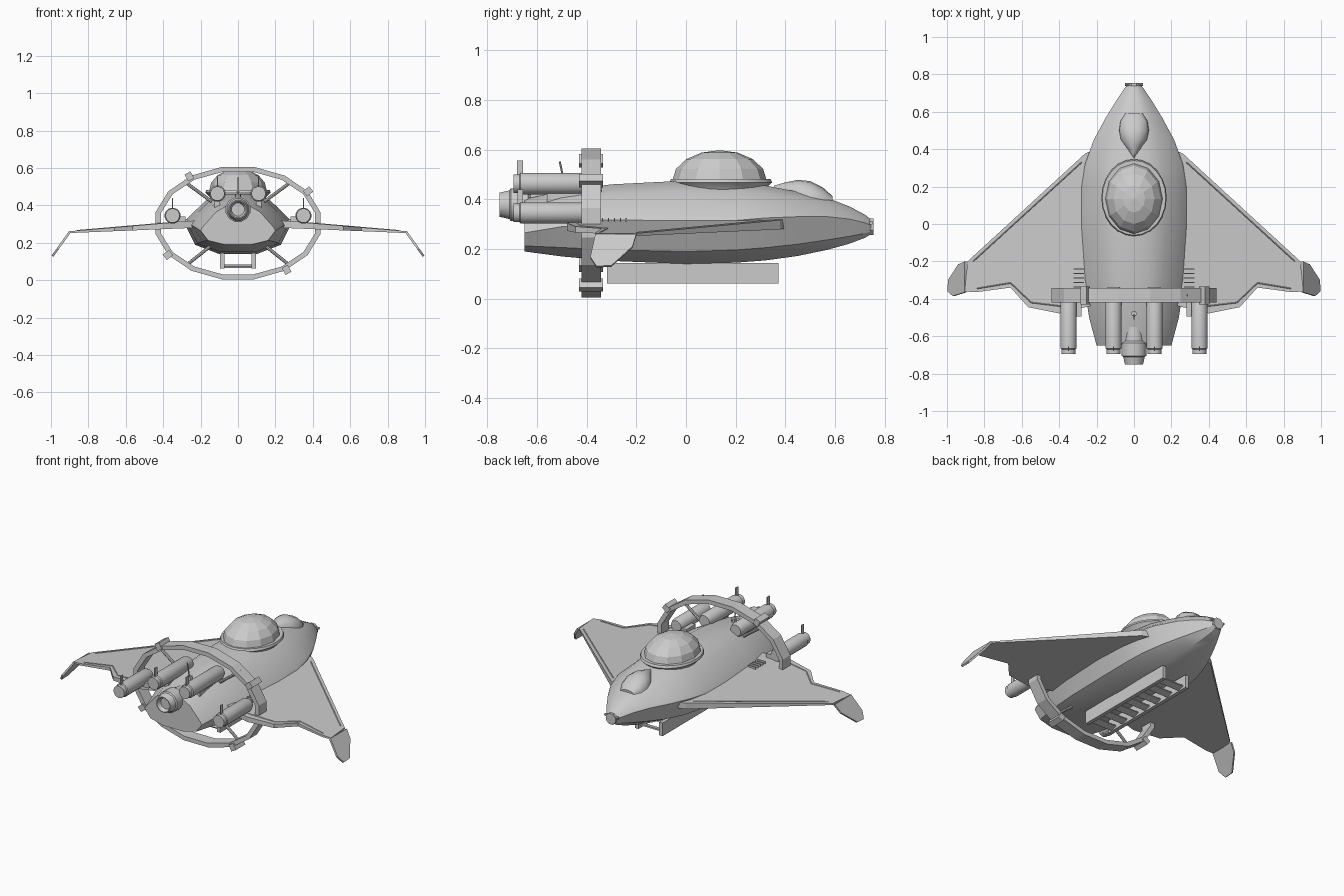
import bpy, bmesh, math
from mathutils import Vector

if "Cube" in bpy.data.objects:
    bpy.data.objects.remove(bpy.data.objects["Cube"], do_unlink=True)

grey = bpy.data.materials.new("light_grey")
grey.use_nodes = True
grey.diffuse_color = (0.6, 0.6, 0.6, 1)
grey.node_tree.nodes["Principled BSDF"].inputs["Base Color"].default_value = (0.6, 0.6, 0.6, 1)


def finish(name, bm, smooth=None):
    bmesh.ops.recalc_face_normals(bm, faces=bm.faces)
    me = bpy.data.meshes.new(name)
    bm.to_mesh(me)
    bm.free()
    me.materials.append(grey)
    ob = bpy.data.objects.new(name, me)
    bpy.context.collection.objects.link(ob)
    if smooth:
        bpy.ops.object.select_all(action="DESELECT")
        ob.select_set(True)
        bpy.context.view_layer.objects.active = ob
        bpy.ops.object.shade_smooth_by_angle(angle=math.radians(smooth))
    return ob


def loft(name, rings, smooth=None, closed=False):
    """Skin a list of equal point rings; cap the ends unless it loops round."""
    bm = bmesh.new()
    vs = [[bm.verts.new(p) for p in ring] for ring in rings]
    n = len(vs[0])
    pairs = list(zip(vs, vs[1:])) + ([(vs[-1], vs[0])] if closed else [])
    for a, b in pairs:
        for i in range(n):
            j = (i + 1) % n
            bm.faces.new((a[i], a[j], b[j], b[i]))
    if not closed:
        bm.faces.new(vs[0])
        bm.faces.new(vs[-1])
    return finish(name, bm, smooth)


def tube(name, x, z, profile, sides=16, smooth=35):
    """Turned part along y; profile holds (y, radius)."""
    turn = [2 * math.pi * (i + 0.5) / sides for i in range(sides)]
    return loft(name, [[(x + r * math.cos(t), y, z + r * math.sin(t)) for t in turn]
                       for y, r in profile], smooth)


def box(name, centre, size, angle=0, axis="Y"):
    bm = bmesh.new()
    bmesh.ops.create_cube(bm, size=1)
    bmesh.ops.scale(bm, vec=size, verts=bm.verts)
    ob = finish(name, bm)
    ob.location = centre
    ob.rotation_euler["XYZ".index(axis)] = angle
    return ob


def rod(name, a, b, radius, sides=8):
    a, b = Vector(a), Vector(b)
    bm = bmesh.new()
    bmesh.ops.create_cone(bm, cap_ends=True, segments=sides, radius1=radius,
                          radius2=radius, depth=(b - a).length)
    ob = finish(name, bm, 40)
    ob.location = (a + b) / 2
    ob.rotation_mode = "QUATERNION"
    ob.rotation_quaternion = (b - a).to_track_quat("Z", "Y")
    return ob


def dome(name, centre, radii, segments, levels, smooth=None):
    rings = []
    for k in range(levels):
        e = math.pi / 2 * k / levels
        rings.append([(centre[0] + radii[0] * math.cos(e) * math.cos(t),
                       centre[1] + radii[1] * math.cos(e) * math.sin(t),
                       centre[2] + radii[2] * math.sin(e))
                      for t in [2 * math.pi * i / segments for i in range(segments)]])
    tip = (centre[0], centre[1], centre[2] + radii[2])
    rings.append([(tip[0] + 0.05 * (p[0] - tip[0]), tip[1] + 0.05 * (p[1] - tip[1]), tip[2])
                  for p in rings[-1]])
    return loft(name, rings, smooth)


# Hull stations: y, half width, top, chine height, bottom
STATIONS = [(-0.65, 0.20, 0.40, 0.265, 0.19), (-0.5, 0.24, 0.435, 0.29, 0.17),
            (-0.3, 0.27, 0.46, 0.30, 0.152), (0.0, 0.287, 0.475, 0.305, 0.14),
            (0.2, 0.28, 0.47, 0.315, 0.145), (0.32, 0.262, 0.455, 0.325, 0.154),
            (0.45, 0.215, 0.43, 0.33, 0.172), (0.57, 0.15, 0.405, 0.33, 0.197),
            (0.66, 0.095, 0.37, 0.32, 0.222), (0.72, 0.055, 0.338, 0.305, 0.245),
            (0.745, 0.035, 0.318, 0.295, 0.26)]


def hull_ring(y, w, top, mid, bot):
    up, down = top - mid, mid - bot
    half = [(0.28, top), (0.58, mid + 0.75 * up), (0.96, mid + 0.12 * up),
            (1, mid), (0.8, mid - 0.7 * down), (0.35, bot)]
    return [(w * x, y, z) for x, z in half] + [(-w * x, y, z) for x, z in reversed(half)]


loft("hull", [hull_ring(*s) for s in STATIONS], 28)
tube("nose_cap", 0, 0.29, [(0.73, 0.036), (0.755, 0.036)], 8)
rod("nose_probe", (-0.048, 0.745, 0.305), (0.048, 0.745, 0.305), 0.008)

# Observation dome on its flared collar
oval = [2 * math.pi * i / 24 for i in range(24)]
loft("dome_collar", [[(rx * math.cos(t), 0.14 + ry * math.sin(t), z) for t in oval]
                     for rx, ry, z in [(0.14, 0.17, 0.42), (0.15, 0.18, 0.445),
                                       (0.175, 0.207, 0.468), (0.17, 0.2, 0.482)]], 30)
dome("observation_dome", (0, 0.135, 0.475), (0.155, 0.19, 0.122), 12, 4)

# Cockpit canopy, pointed toward the tail
canopy = []
for y, w, z in [(0.355, 0.008, 0.455), (0.40, 0.042, 0.468), (0.45, 0.075, 0.478),
                (0.50, 0.084, 0.473), (0.55, 0.076, 0.448), (0.59, 0.05, 0.412)]:
    arc = [(w * math.cos(math.pi * i / 8), y, 0.38 + (z - 0.38) * math.sin(math.pi * i / 8) ** 0.7)
           for i in range(1, 8)]
    canopy.append([(w, y, 0.37)] + arc + [(-w, y, 0.37)])
loft("cockpit_canopy", canopy, 35)

# Wings, drooping tips and trailing-edge trim
WING = [(0.2, 0.4), (0.26, 0.378), (0.89, -0.2), (0.905, -0.36), (0.85, -0.365),
        (0.66, -0.34), (0.565, -0.445), (0.4, -0.478), (0.2, -0.43)]
TIP = [(0.9, -0.2), (0.935, -0.215), (0.99, -0.3), (0.992, -0.36), (0.965, -0.385), (0.9, -0.365)]
TRIM = [(0.84, -0.345), (0.66, -0.315), (0.55, -0.42), (0.3, -0.45)]


def wing_top(x):
    return 0.262 + (0.9 - x) * 0.085


def wing_bottom(x):
    return 0.252 + (0.9 - x) * 0.042


for s, side in ((1, "left"), (-1, "right")):
    loft(side + "_wing", [[(s * x, y, f(x)) for x, y in WING] for f in (wing_bottom, wing_top)])
    loft(side + "_wing_tip", [[(s * (x + d), y, 0.257 - (x - 0.9) * 1.4 + d * 0.6) for x, y in TIP]
                              for d in (-0.005, 0.005)])
    for a, b in zip(TRIM, TRIM[1:]):
        rod(side + "_wing_trim", (s * a[0], a[1], wing_top(a[0])),
            (s * b[0], b[1], wing_top(b[0])), 0.003, 4)
    rod(side + "_leading_trim", (s * 0.28, 0.33, wing_top(0.28)),
        (s * 0.86, -0.2, wing_top(0.86)), 0.003, 4)
    for i in range(5):
        box(side + "_vent_fin", (s * 0.295, -0.24 - 0.024 * i, 0.318), (0.055, 0.005, 0.015))

    # Wing engine, its pylon, and the upper engine
    tube(side + "_wing_engine", s * 0.35, 0.345,
         [(-0.695, 0.032), (-0.695, 0.038), (-0.67, 0.038), (-0.665, 0.043),
          (-0.42, 0.043), (-0.40, 0.035)])
    box(side + "_engine_pylon", (s * 0.305, -0.45, 0.325), (0.05, 0.09, 0.03))
    box(side + "_wing_engine_fin", (s * 0.35, -0.667, 0.41), (0.006, 0.022, 0.06))
    tube(side + "_upper_engine", s * 0.11, 0.463,
         [(-0.695, 0.032), (-0.695, 0.038), (-0.67, 0.038), (-0.665, 0.044),
          (-0.36, 0.044), (-0.34, 0.036)])
    box(side + "_upper_engine_fin", (s * 0.11, -0.667, 0.525), (0.006, 0.024, 0.06))
    box(side + "_upper_engine_mount", (s * 0.11, -0.48, 0.415), (0.03, 0.16, 0.05))

    # Ring struts and keel rail
    rod(side + "_upper_strut", (s * 0.14, -0.38, 0.42), (s * 0.29, -0.38, 0.53), 0.009)
    rod(side + "_lower_strut", (s * 0.15, -0.38, 0.18), (s * 0.27, -0.38, 0.085), 0.009)
    box(side + "_keel_rail", (s * 0.085, 0.028, 0.103), (0.024, 0.69, 0.083))

# Keel slats
for i in range(7):
    box("keel_slat", (0, -0.27 + 0.1 * i, 0.075), (0.16, 0.045, 0.008), math.radians(15), "X")

# Central thruster with flared bell, and the deck antenna
tube("main_thruster", 0, 0.378,
     [(-0.725, 0.035), (-0.75, 0.045), (-0.75, 0.05), (-0.71, 0.06), (-0.705, 0.068),
      (-0.635, 0.068), (-0.625, 0.055), (-0.55, 0.05)], 12)
rod("antenna", (0, -0.48, 0.42), (0, -0.508, 0.552), 0.004)
rod("antenna_base", (0, -0.48, 0.42), (0, -0.48, 0.46), 0.015)

# Oval drive ring with faceted sides
ring = []
for k in range(16):
    t = 2 * math.pi * (k + 0.5) / 16
    c, d = math.cos(t) / math.cos(math.pi / 16), math.sin(t) / math.cos(math.pi / 16)
    ring.append([(rx * c, y, 0.305 + rz * d) for rx, rz, y in
                 ((0.44, 0.3, -0.42), (0.44, 0.3, -0.342), (0.412, 0.274, -0.342), (0.412, 0.274, -0.42))])
loft("drive_ring", ring, closed=True)

# Emitter blocks around the ring
for x, z, lean in ((-0.26, 0.555, 28), (0.375, 0.475, -52)):
    for s in (1, -1):
        box("ring_block", (s * x, -0.382, 0.305 + s * (z - 0.305)), (0.036, 0.095, 0.042),
            -math.radians(lean))
